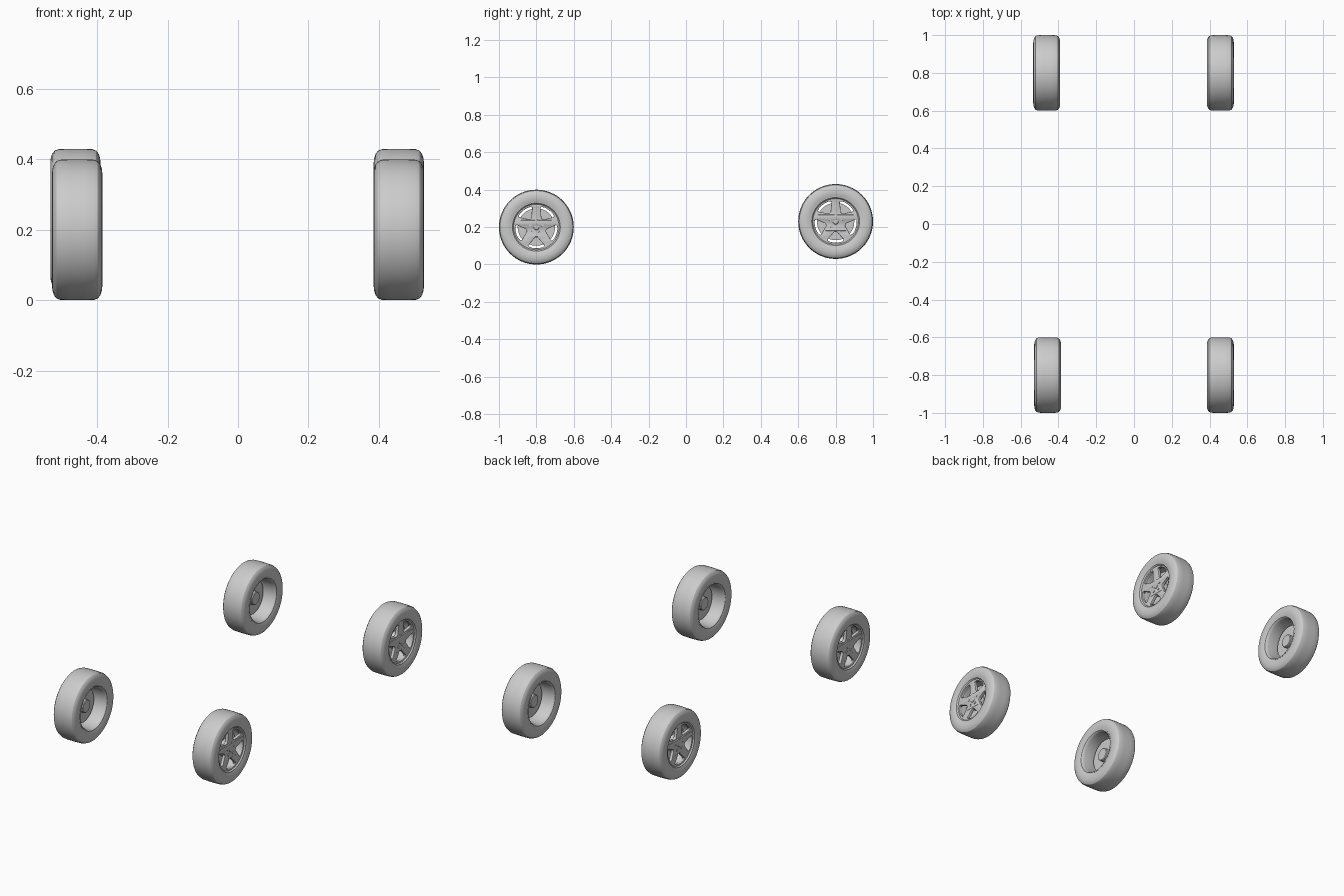
import bpy, bmesh, math
from mathutils import Matrix

if "Cube" in bpy.data.objects:
    bpy.data.objects.remove(bpy.data.objects["Cube"])

# Every wheel part is modelled around the local x axis, outer face towards +x.


def finish(bm, name):
    bmesh.ops.remove_doubles(bm, verts=bm.verts, dist=1e-6)
    bmesh.ops.recalc_face_normals(bm, faces=bm.faces)
    me = bpy.data.meshes.new(name)
    bm.to_mesh(me)
    bm.free()
    return me


def revolve(name, profile, seg=64, closed=True):
    """Spin (axial, radius) points around x."""
    bm = bmesh.new()
    rings = []
    for i in range(seg):
        t = 2 * math.pi * i / seg
        rings.append([bm.verts.new((a, r * math.cos(t), r * math.sin(t))) for a, r in profile])
    n = len(profile)
    for i in range(seg):
        p, q = rings[i], rings[(i + 1) % seg]
        for j in range(n if closed else n - 1):
            k = (j + 1) % n
            bm.faces.new((p[j], p[k], q[k], q[j]))
    bmesh.ops.dissolve_degenerate(bm, edges=bm.edges, dist=1e-7)
    return finish(bm, name)


def polar(r, deg):
    t = math.radians(deg)
    return r * math.cos(t), r * math.sin(t)


def spoke_face():
    """Disc with five rounded wedge windows, slightly dished to the hub."""
    cu = bpy.data.curves.new("spoke_face", 'CURVE')
    cu.dimensions, cu.fill_mode = '2D', 'BOTH'
    cu.extrude, cu.bevel_depth, cu.bevel_resolution = 0.006, 0.003, 1

    def loop(pts):
        s = cu.splines.new('POLY')
        s.points.add(len(pts) - 1)
        for p, c in zip(s.points, pts):
            p.co = (*c, 0, 1)
        s.use_cyclic_u = True

    loop([polar(0.121, 360 * i / 64) for i in range(64)])
    window = [(0.056, -11), (0.053, -6), (0.052, 0), (0.053, 6), (0.056, 11),
              (0.08, 20), (0.10, 25), (0.108, 25.5), (0.114, 22), (0.116, 15), (0.116, 8),
              (0.116, 0), (0.116, -8), (0.116, -15), (0.114, -22), (0.108, -25.5),
              (0.10, -25), (0.08, -20)]
    for k in range(5):
        loop([polar(r, a - 90 + 72 * k) for r, a in window])
    ob = bpy.data.objects.new("spoke_face", cu)
    bpy.context.collection.objects.link(ob)
    dg = bpy.context.evaluated_depsgraph_get()
    me = bpy.data.meshes.new_from_object(ob.evaluated_get(dg))
    bpy.data.objects.remove(ob)
    me.transform(Matrix(((0, 0, 1, 0), (1, 0, 0, 0), (0, 1, 0, 0), (0, 0, 0, 1))))
    for v in me.vertices:
        r = math.hypot(v.co.y, v.co.z)
        v.co.x += 0.050 - 0.010 * max(0, 1 - r / 0.12)
    bm = bmesh.new()
    bm.from_mesh(me)
    return finish(bm, "spoke_face")


def lug_nuts():
    bm = bmesh.new()
    for k in range(5):
        y, z = polar(0.034, 90 + 72 * k)
        m = Matrix.Translation((0.052, y, z)) @ Matrix.Rotation(math.pi / 2, 4, 'Y')
        bmesh.ops.create_cone(bm, cap_ends=True, segments=12, radius1=0.008,
                              radius2=0.007, depth=0.012, matrix=m)
    return finish(bm, "lug_nuts")


parts = {
    # rounded tyre carcass
    "tyre": revolve("tyre", [
        (0.066, 0.133), (0.070, 0.145), (0.0715, 0.160), (0.070, 0.174), (0.066, 0.186),
        (0.059, 0.195), (0.048, 0.199), (0.02, 0.200), (-0.02, 0.200), (-0.048, 0.199),
        (-0.059, 0.195), (-0.066, 0.186), (-0.070, 0.174), (-0.0715, 0.160),
        (-0.070, 0.145), (-0.066, 0.131), (-0.055, 0.126), (0.055, 0.126)]),
    # rim barrel with outer and inner lips
    "rim": revolve("rim", [
        (0.060, 0.136), (0.066, 0.134), (0.066, 0.128), (0.060, 0.122), (0.045, 0.117),
        (-0.050, 0.118), (-0.064, 0.122), (-0.068, 0.126), (-0.067, 0.131), (-0.058, 0.131),
        (-0.050, 0.127), (0.050, 0.127)]),
    "spoke_face": spoke_face(),
    "lug_nuts": lug_nuts(),
    # centre cap
    "hub_cap": revolve("hub_cap", [(0.035, 0), (0.035, 0.017), (0.052, 0.017), (0.056, 0.013),
                                   (0.057, 0)], 32, False),
    # brake disc with stepped hub
    "brake_disc": revolve("brake_disc", [
        (-0.020, 0), (-0.020, 0.034), (-0.016, 0.038), (0.002, 0.038), (0.002, 0.100),
        (0.014, 0.100), (0.014, 0.050), (0.042, 0.046), (0.042, 0)], 48, False),
}

# name, centre x, y, z
wheels = [("front_right", 0.457, -0.8, 0.20), ("front_left", -0.457, -0.8, 0.20),
          ("rear_right", 0.457, 0.8, 0.23), ("rear_left", -0.462, 0.8, 0.23)]
objs = []
for wname, x, y, z in wheels:
    for pname, me in parts.items():
        ob = bpy.data.objects.new(f"{wname}_{pname}", me)
        ob.location = (x, y, z)
        ob.rotation_euler[2] = 0 if x > 0 else math.pi
        bpy.context.collection.objects.link(ob)
        objs.append(ob)

# smooth shading with sharp edges kept
for me in parts.values():
    bm = bmesh.new()
    bm.from_mesh(me)
    for f in bm.faces:
        f.smooth = True
    for e in bm.edges:
        e.smooth = len(e.link_faces) == 2 and e.calc_face_angle() < math.radians(32)
    bm.to_mesh(me)
    bm.free()
